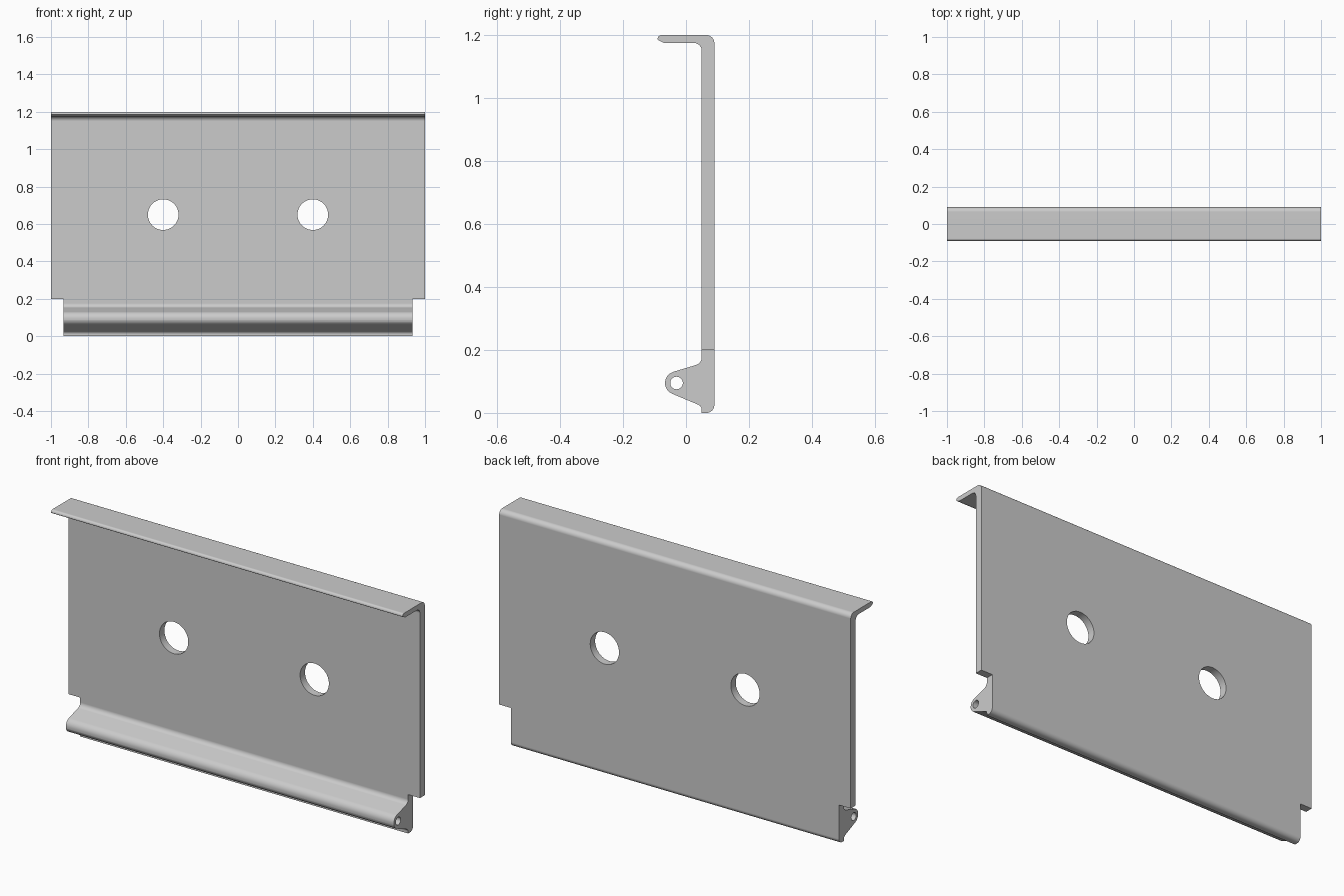
import bpy, bmesh, math
from mathutils import Vector, Matrix

if "Cube" in bpy.data.objects:
    bpy.data.objects.remove(bpy.data.objects["Cube"], do_unlink=True)

SHADE = (0.6, 0.6, 0.6, 1)
grey = bpy.data.materials.new("plain grey")
grey.use_nodes = True
grey.diffuse_color = SHADE
grey.node_tree.nodes["Principled BSDF"].inputs["Base Color"].default_value = SHADE


def rounded(corners, steps=8):
    """Replace each (y, z, radius) corner by a tangent arc."""
    out = []
    for i, (y, z, r) in enumerate(corners):
        p = Vector((y, z))
        if r == 0:
            out.append(p)
            continue
        a = (Vector(corners[i - 1][:2]) - p).normalized()
        b = (Vector(corners[(i + 1) % len(corners)][:2]) - p).normalized()
        half = math.acos(a.dot(b)) / 2
        centre = p + (a + b).normalized() * (r / math.sin(half))
        start = p + a * (r / math.tan(half)) - centre
        sweep = math.pi - 2 * half
        if a.x * b.y - a.y * b.x > 0:
            sweep = -sweep
        for k in range(steps + 1):
            t = sweep * k / steps
            c, s = math.cos(t), math.sin(t)
            out.append(centre + Vector((start.x * c - start.y * s, start.x * s + start.y * c)))
    return out


def make_object(name, bm):
    bmesh.ops.recalc_face_normals(bm, faces=bm.faces[:])
    mesh = bpy.data.meshes.new(name)
    bm.to_mesh(mesh)
    bm.free()
    mesh.materials.append(grey)
    obj = bpy.data.objects.new(name, mesh)
    bpy.context.collection.objects.link(obj)
    return obj


def cut_cylinder(name, location, radius, length, axis, segments):
    bm = bmesh.new()
    turn = Matrix.Rotation(math.pi / 2, 4, axis)
    bmesh.ops.create_cone(bm, cap_ends=True, segments=segments, radius1=radius, radius2=radius,
                          depth=length, matrix=Matrix.Translation(location) @ turn)
    return make_object(name, bm)


def cut_box(name, location, size):
    bm = bmesh.new()
    bmesh.ops.create_cube(bm, size=1, matrix=Matrix.Translation(location) @ Matrix.Diagonal((*size, 1)))
    return make_object(name, bm)


# Plate section with top flange and hinge boss, extruded along x
section = rounded([
    (-0.09, 1.2, 0.012), (0.09, 1.2, 0.025), (0.09, 0, 0.025), (0.05, 0, 0),
    (0.05, 0.0213, 0.018), (-0.1393, 0.1008, 0.037), (0.05, 0.1576, 0.025),
    (0.05, 1.175, 0.025), (-0.07, 1.175, 0.012), (-0.09, 1.185, 0.004),
])
bm = bmesh.new()
right, left = [[bm.verts.new((x, p.x, p.y)) for p in section] for x in (-1, 1)]
bm.faces.new(right)
bm.faces.new(left)
for i in range(len(section)):
    bm.faces.new((right[i - 1], right[i], left[i], left[i - 1]))
plate = make_object("flanged_plate", bm)

# Mounting holes, lower corner notches and the pin bore
cutters = [cut_cylinder("pin_bore_cutter", (0, -0.03, 0.095), 0.02, 2.4, 'Y', 24)]
for side in (-1, 1):
    cutters.append(cut_cylinder("hole_cutter", (side * 0.4, 0.07, 0.65), 0.082, 0.3, 'X', 48))
    cutters.append(cut_box("notch_cutter", (side * 1.033, 0, 0.05), (0.2, 0.6, 0.3)))

bpy.ops.object.select_all(action='DESELECT')
bpy.context.view_layer.objects.active = plate
plate.select_set(True)
for cutter in cutters:
    mod = plate.modifiers.new("cut", 'BOOLEAN')
    mod.operation = 'DIFFERENCE'
    mod.solver = 'EXACT'
    mod.object = cutter
    bpy.ops.object.modifier_apply(modifier=mod.name)
    bpy.data.objects.remove(cutter, do_unlink=True)

# Smooth bends with crisp edges
bpy.ops.object.shade_smooth_by_angle(angle=math.radians(30))
weighted = plate.modifiers.new("even shading", 'WEIGHTED_NORMAL')
weighted.keep_sharp = True
